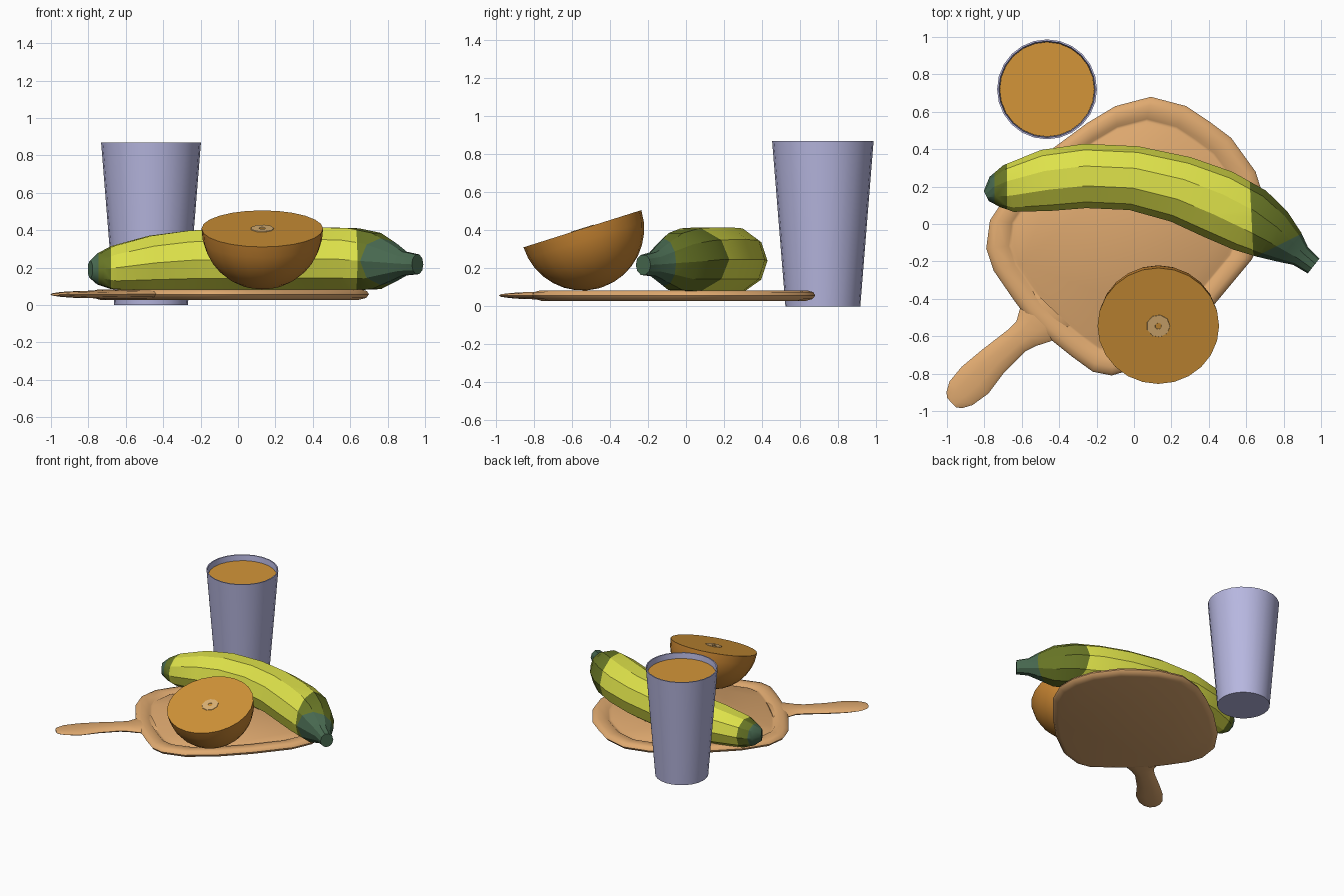
import bpy, bmesh, math
from mathutils import Vector, Matrix

if "Cube" in bpy.data.objects:
    bpy.data.objects.remove(bpy.data.objects["Cube"])


def material(name, rgb):
    m = bpy.data.materials.new(name)
    m.diffuse_color = [(c / 255 / 12.92 if c < 11 else ((c / 255 + 0.055) / 1.055) ** 2.4) for c in rgb] + [1]
    m.use_nodes = True
    m.node_tree.nodes["Principled BSDF"].inputs["Base Color"].default_value = m.diffuse_color
    return m


WOOD = material("light wood", (224, 170, 112))
YELLOW = material("banana yellow", (222, 226, 74))
OLIVE = material("olive green", (105, 119, 38))
DARK = material("dark green", (72, 105, 80))
GLASS = material("lavender glass", (183, 183, 224))
ORANGE = material("orange flesh", (211, 149, 56))
RIND = material("orange rind", (200, 133, 50))
PITH = material("pale pith", (222, 180, 118))


def loft(rings, caps=True):
    """Skin a list of equal-sized point rings."""
    bm = bmesh.new()
    loops = [[bm.verts.new(p) for p in ring] for ring in rings]
    n = len(loops[0])
    for a, b in zip(loops, loops[1:]):
        for i in range(n):
            j = (i + 1) % n
            bm.faces.new((a[i], a[j], b[j], b[i]))
    if caps:
        bm.faces.new(loops[0][::-1])
        bm.faces.new(loops[-1])
    bmesh.ops.recalc_face_normals(bm, faces=bm.faces)
    return bm


def finish(name, bm, mats, angle):
    me = bpy.data.meshes.new(name)
    bm.to_mesh(me)
    bm.free()
    for m in mats:
        me.materials.append(m)
    ob = bpy.data.objects.new(name, me)
    bpy.context.collection.objects.link(ob)
    bpy.ops.object.select_all(action='DESELECT')
    ob.select_set(True)
    bpy.context.view_layer.objects.active = ob
    bpy.ops.object.shade_smooth_by_angle(angle=math.radians(angle))
    return ob


def circle(r, z, n=24, centre=(0, 0)):
    return [Vector((centre[0] + r * math.cos(2 * math.pi * i / n),
                    centre[1] + r * math.sin(2 * math.pi * i / n), z)) for i in range(n)]


def tube(stations, n):
    """Rings of elliptical section along a path: x, y, half width, z low, z high."""
    rings = []
    for k, (x, y, w, lo, hi) in enumerate(stations):
        a, b = stations[max(k - 1, 0)], stations[min(k + 1, len(stations) - 1)]
        d = Vector((b[0] - a[0], b[1] - a[1], 0)).normalized()
        side = Vector((-d.y, d.x, 0))
        # scale so the flat top and bottom facets touch the given heights
        h = (hi - lo) / 2 / math.sin(2 * math.pi * round(n / 4 - 0.01) / n)
        rings.append([Vector((x, y, (lo + hi) / 2)) + side * w * math.cos(2 * math.pi * i / n)
                      + Vector((0, 0, h * math.sin(2 * math.pi * i / n))) for i in range(n)])
    return rings


# Glass: outer wall, rim, inner wall and floor
GC = (-0.465, 0.72)
wall = [(0.197, 0), (0.267, 0.87), (0.258, 0.87), (0.19, 0.03)]
finish("drinking_glass", loft([circle(r, z, 24, GC) for r, z in wall]), [GLASS], 35)
finish("juice", loft([circle(r, z, 24, GC) for r, z in [(0.188, 0.035), (0.253, 0.825)]]), [ORANGE], 35)

# Board body: rounded outline, bulged edge and a shallow groove
outline = [(0.09, 0.68), (-0.1, 0.63), (-0.25, 0.54), (-0.44, 0.40), (-0.65, 0.20), (-0.77, 0.02),
           (-0.79, -0.13), (-0.75, -0.25), (-0.64, -0.41), (-0.58, -0.49), (-0.48, -0.59),
           (-0.33, -0.71), (-0.22, -0.79), (-0.12, -0.81), (0.05, -0.76), (0.25, -0.61),
           (0.43, -0.43), (0.63, -0.19), (0.70, -0.03), (0.70, 0.12), (0.65, 0.28), (0.52, 0.46),
           (0.40, 0.55), (0.28, 0.63)]
BC = Vector((-0.04, -0.06))
section = [(0.93, 0.028), (0.98, 0.038), (1.0, 0.057), (0.985, 0.075), (0.94, 0.084), (0.86, 0.084),
           (0.84, 0.070), (0.82, 0.070), (0.80, 0.079)]
rings = []
for s, z in section:
    rings.append([(BC.x + (x - BC.x) * s, BC.y + (y - BC.y) * s, z) for x, y in outline])
finish("cutting_board", loft(rings), [WOOD], 50)

# Board handle: flattened tube along the diagonal
handle = [(-0.44, -0.45, 0.16, 0.034, 0.082), (-0.53, -0.545, 0.117, 0.034, 0.082),
          (-0.575, -0.585, 0.085, 0.035, 0.08), (-0.63, -0.625, 0.074, 0.036, 0.079),
          (-0.755, -0.735, 0.085, 0.036, 0.077), (-0.85, -0.835, 0.101, 0.038, 0.074),
          (-0.925, -0.905, 0.088, 0.043, 0.07), (-0.96, -0.942, 0.06, 0.047, 0.066),
          (-0.975, -0.956, 0.034, 0.05, 0.062)]
finish("board_handle", loft(tube(handle, 10)), [WOOD], 50)

# Banana: ten-sided faceted tube, cut where the colours change
banana = [(-0.79, 0.15, 0.03, 0.145, 0.235), (-0.745, 0.172, 0.085, 0.11, 0.275),
          (-0.67, 0.19, 0.128, 0.085, 0.315), (-0.47, 0.233, 0.165, 0.08, 0.37),
          (-0.26, 0.257, 0.172, 0.08, 0.398), (0.0, 0.245, 0.172, 0.08, 0.41),
          (0.25, 0.185, 0.18, 0.08, 0.415), (0.45, 0.105, 0.19, 0.08, 0.415),
          (0.62, 0.02, 0.18, 0.08, 0.41), (0.74, -0.055, 0.145, 0.085, 0.385),
          (0.835, -0.125, 0.098, 0.13, 0.325), (0.89, -0.17, 0.062, 0.158, 0.285),
          (0.96, -0.225, 0.05, 0.165, 0.27)]
bm = loft(tube(banana, 10))
for co, no in [((0.63, 0, 0), (1, 0.05, 0)), ((1.0, 0, 0), (1, -2, 0)),
               ((-0.68, 0, 0), (1, 0, 0)), ((-0.745, 0, 0), (1, 0, 0))]:
    bmesh.ops.bisect_plane(bm, geom=bm.verts[:] + bm.edges[:] + bm.faces[:], plane_co=co, plane_no=no)
for f in bm.faces:
    c = f.calc_center_median()
    if c.x - 2 * c.y > 1.0 or c.x < -0.745:
        f.material_index = 2
    elif c.x + 0.05 * c.y > 0.63 or c.x < -0.68:
        f.material_index = 1
finish("banana", bm, [YELLOW, OLIVE, DARK], 30)

# Half orange: hemisphere with a flat cut face, tipped towards the front
R = 0.325
tilt = Matrix.Translation((0.13, -0.545, 0.408)) @ Matrix.Rotation(math.radians(17.5), 4, 'X')
bowl = [circle(R * math.cos(a), -R * math.sin(a)) for a in [math.radians(11 * k) for k in range(9)]]
bm = loft(bowl)
for f in bm.faces:
    f.material_index = 1 if f.calc_center_median().z > -0.001 else 0
ob = finish("half_orange", bm, [RIND, ORANGE], 35)
ob.matrix_world = tilt

# Pale core: thin ring plate on the cut face
ob = finish("orange_core", loft([circle(r, z, 9) for r, z in
                                 [(0.064, -0.002), (0.062, 0.003), (0.018, 0.003), (0.016, -0.002)]], False),
            [PITH], 35)
ob.matrix_world = tilt
